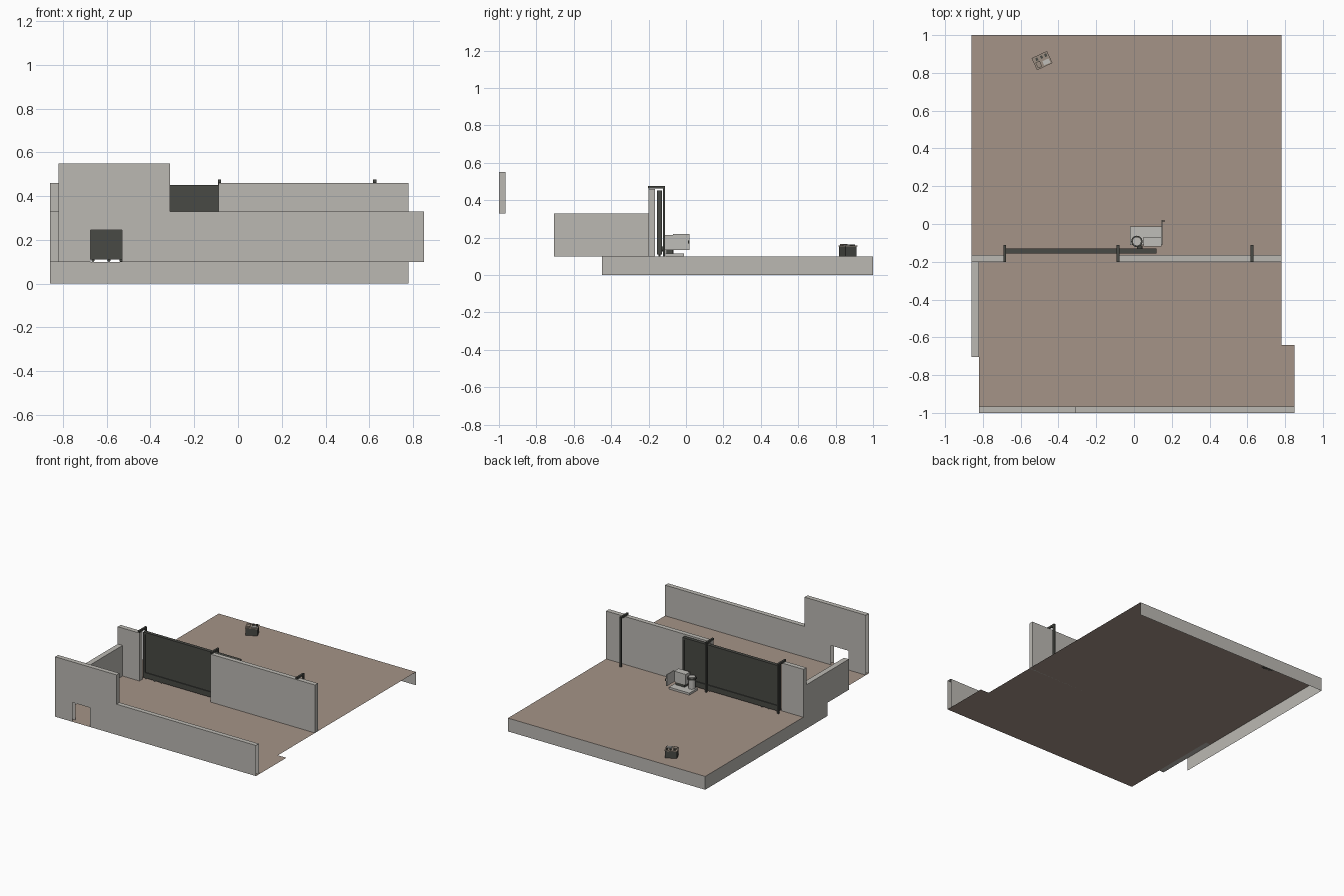
import bpy, bmesh, math
from mathutils import Matrix, Vector

if "Cube" in bpy.data.objects:
    bpy.data.objects.remove(bpy.data.objects["Cube"])


def mat(name, r, g, b):
    m = bpy.data.materials.new(name)
    m.diffuse_color = (r, g, b, 1)
    m.use_nodes = True
    m.node_tree.nodes["Principled BSDF"].inputs["Base Color"].default_value = m.diffuse_color
    return m


WALL = mat("pale plaster", 0.50, 0.485, 0.45)
FLOOR = mat("brown paving", 0.375, 0.295, 0.245)
DARK = mat("dark steel", 0.065, 0.067, 0.058)
METAL = mat("light metal", 0.52, 0.51, 0.48)
WOOD = mat("tan tray", 0.33, 0.27, 0.22)


def finish(name, bm, material):
    me = bpy.data.meshes.new(name)
    bm.to_mesh(me)
    bm.free()
    me.materials.append(material)
    ob = bpy.data.objects.new(name, me)
    bpy.context.collection.objects.link(ob)
    return ob


def box(name, x, y, z, material, xf=None):
    bm = bmesh.new()
    bmesh.ops.create_cube(bm, size=1)
    for v in bm.verts:
        v.co = Vector([(r[0] + r[1]) / 2 + c * (r[1] - r[0]) for r, c in zip((x, y, z), v.co)])
    if xf:
        bm.transform(xf)
    return finish(name, bm, material)


def sheet(name, pts, material):
    bm = bmesh.new()
    bm.faces.new([bm.verts.new(p) for p in pts])
    return finish(name, bm, material)


def cyl(name, c, r, h, material, axis="Z", n=20):
    bm = bmesh.new()
    bmesh.ops.create_cone(bm, cap_ends=True, segments=n, radius1=r, radius2=r, depth=h)
    rot = {"Z": Matrix(), "X": Matrix.Rotation(math.pi / 2, 4, "Y"), "Y": Matrix.Rotation(math.pi / 2, 4, "X")}[axis]
    bm.transform(Matrix.Translation(c) @ rot)
    ob = finish(name, bm, material)
    for p in ob.data.polygons:
        p.use_smooth = len(p.vertices) == 4
    return ob


# paving sheet, with skirts only on the back and left edges
outline = [(-.86, 1), (-.86, -.2), (-.82, -.2), (-.82, -1), (.85, -1), (.85, -.64), (.78, -.64), (.78, 1)]
sheet("paving", [(x, y, .1) for x, y in outline], FLOOR)
sheet("back_skirt", [(.78, 1, 0), (-.86, 1, 0), (-.86, 1, .1), (.78, 1, .1)], WALL)
sheet("left_skirt", [(-.86, 1, 0), (-.86, -.45, 0), (-.86, -.45, .1), (-.86, 1, .1)], WALL)

# front wall: stepped outline with a small opening, hollow at its ends
prof = [(-.82, .1), (-.675, .1), (-.675, .245), (-.53, .245), (-.53, .1), (.85, .1),
        (.85, .33), (-.31, .33), (-.31, .55), (-.82, .55)]
bm = bmesh.new()
front = [bm.verts.new((x, -1, z)) for x, z in prof]
back = [bm.verts.new((x, -.965, z)) for x, z in prof]
bm.faces.new(front)
bm.faces.new(back[::-1])
for i in (2, 6, 7, 8):
    j = i + 1
    bm.faces.new((front[j], front[i], back[i], back[j]))
finish("front_wall", bm, WALL)

# low side wall and the two halves of the cross wall
box("left_wall", (-.86, -.82), (-.705, -.2), (.1, .33), WALL)
box("cross_wall_left", (-.86, -.68), (-.2, -.165), (.1, .46), WALL)
box("cross_wall_right", (-.09, .78), (-.2, -.165), (.1, .46), WALL)

# sliding gate: panel, frame rails and rollers
box("gate_panel", (-.68, .12), (-.149, -.135), (.115, .45), DARK)
box("gate_bottom_rail", (-.68, .12), (-.155, -.129), (.11, .15), DARK)
box("gate_top_rail", (-.68, .12), (-.155, -.129), (.437, .452), DARK)
for i, x in enumerate((-.68, .105)):
    box(f"gate_stile_{i}", (x, x + .015), (-.155, -.129), (.11, .452), DARK)
for i, x in enumerate((-.663, -.59, -.535, -.1, .1)):
    cyl(f"gate_roller_{i}", (x, -.142, .108), .008, .012, DARK, "Y", 12)

# gate guide posts with an arm over the wall
for i, x in enumerate((-.685, -.085, .625)):
    box(f"guide_post_{i}", (x - .007, x + .007), (-.124, -.112), (.1, .47), DARK)
    box(f"guide_arm_{i}", (x - .007, x + .007), (-.202, -.112), (.462, .476), DARK)

# gate drive: base, motor block, drum, open cover with a handle
box("drive_base", (-.02, .15), (-.11, -.012), (.1, .115), METAL)
box("drive_block", (.05, .145), (-.12, -.068), (.135, .215), METAL)
box("drive_foot", (.06, .135), (-.105, -.07), (.115, .135), DARK)
cyl("drive_drum", (.015, -.092, .15), .024, .07, METAL)
cyl("drive_ring", (.015, -.092, .188), .030, .012, DARK)
cyl("drive_cap", (.015, -.092, .197), .024, .010, METAL)
cyl("drive_pinion", (.03, -.122, .14), .014, .015, DARK, "Y")
box("drive_cover", (.146, .151), (-.07, .02), (.135, .22), METAL)
box("cover_handle", (.151, .163), (.012, .018), (.17, .185), DARK)

# small turned crate with a tray of bits
xf = Matrix.Translation((-.487, .865, 0)) @ Matrix.Rotation(math.radians(25), 4, "Z")
box("crate_body", (-.042, .042), (-.032, .032), (.1, .152), DARK, xf)
box("crate_tray", (-.045, .045), (-.035, .035), (.152, .157), WOOD, xf)
box("crate_block", (-.036, -.012), (-.028, .005), (.157, .165), WOOD, xf)
box("crate_lid", (.0, .036), (-.028, -.004), (.157, .164), METAL, xf)
for i, x in enumerate((-.028, .0, .024)):
    box(f"crate_bit_{i}", (x, x + .012), (.01, .026), (.157, .164), DARK, xf)
